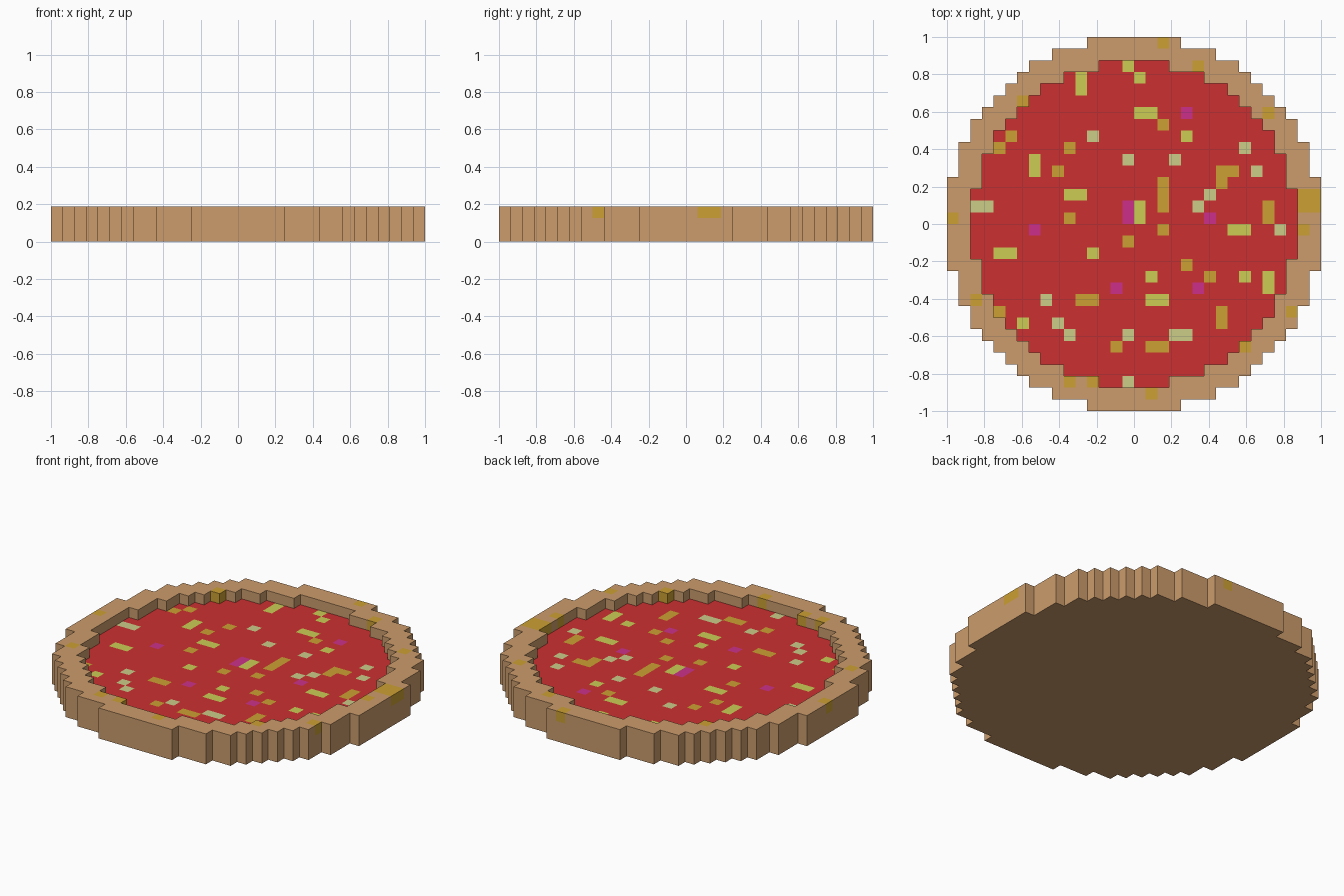
import bpy
import bmesh
from math import hypot
from mathutils import Vector

cube = bpy.data.objects.get("Cube")
if cube:
    bpy.data.objects.remove(cube, do_unlink=True)

GRID = 32
HALF = GRID // 2
SIZE = 2 / GRID
FLOOR_LAYERS, RIM_LAYERS = 2, 3
OUTER_RADIUS, SAUCE_RADIUS = 16, 13.8


def linear(value):
    value /= 255
    return value / 12.92 if value <= 0.04045 else ((value + 0.055) / 1.055) ** 2.4


def make_material(name, *rgb):
    colour = (*map(linear, rgb), 1)
    mat = bpy.data.materials.new(name)
    mat.use_nodes = True
    mat.diffuse_color = colour
    shader = next(n for n in mat.node_tree.nodes if n.type == "BSDF_PRINCIPLED")
    shader.inputs["Base Color"].default_value = colour
    shader.inputs["Roughness"].default_value = 0.9
    return mat


materials = {
    "crust": make_material("baked crust", 204, 156, 108),
    "sauce": make_material("tomato red", 204, 48, 48),
    "gold": make_material("golden cheese", 204, 160, 51),
    "yellow": make_material("yellow cheese", 204, 204, 85),
    "pale": make_material("pale cheese", 204, 204, 136),
    "magenta": make_material("red onion", 204, 48, 136),
}
slots = list(materials)

# Topping patches: column, row from the back, then optional width and depth
toppings = {
    "gold": [(4, 9), (5, 8), (10, 9), (9, 11), (10, 15), (15, 17), (18, 7),
             (18, 12, 1, 3), (18, 16), (20, 19), (22, 20), (23, 11, 2),
             (23, 12), (27, 14, 1, 2), (11, 22, 2), (14, 26), (17, 26, 2),
             (23, 23, 1, 2), (4, 23)],
    "yellow": [(11, 3, 1, 2), (15, 2), (16, 3), (16, 6, 2), (20, 8),
               (7, 10, 1, 2), (10, 13, 2), (16, 14, 1, 2), (4, 18, 2),
               (24, 16, 2), (27, 20, 1, 2), (25, 20), (17, 20),
               (17, 22, 2), (6, 24), (12, 18)],
    "pale": [(12, 8), (15, 10), (19, 10), (26, 11), (22, 13), (21, 14),
             (2, 14, 2), (28, 16), (8, 22), (9, 24), (10, 25), (15, 25),
             (19, 25, 2), (15, 29), (25, 9)],
    "magenta": [(20, 6), (15, 14, 1, 2), (22, 15), (7, 16), (14, 21), (21, 21)],
}
# Browned spots on the rim
rim_spots = [(18, 0), (21, 2), (6, 5), (27, 6), (30, 13, 2, 2), (30, 16),
             (0, 15), (2, 22), (29, 23), (25, 26), (17, 30), (10, 29), (12, 29)]


def patch_cells(column, row, width=1, depth=1):
    for i in range(column, column + width):
        for j in range(row, row + depth):
            yield i, GRID - 1 - j


spot_colour = {cell: name for name, patches in toppings.items()
               for patch in patches for cell in patch_cells(*patch)}
spot_colour.update({cell: "gold" for patch in rim_spots for cell in patch_cells(*patch)})


def radius(i, j):
    return hypot(i + 0.5 - HALF, j + 0.5 - HALF)


# Stepped disc with a raised rim; only the top layer carries spots
solid = {}
for i in range(GRID):
    for j in range(GRID):
        if radius(i, j) >= OUTER_RADIUS:
            continue
        inside = radius(i, j) < SAUCE_RADIUS
        height = FLOOR_LAYERS if inside else RIM_LAYERS
        for k in range(height):
            solid[i, j, k] = "crust"
        solid[i, j, height - 1] = spot_colour.get((i, j), "sauce" if inside else "crust")

AXES = [Vector(v) for v in ((1, 0, 0), (0, 1, 0), (0, 0, 1))]


def exposed_sides(cell):
    """Yield outward direction and corners of each uncovered block side."""
    centre = Vector(cell) + Vector((0.5, 0.5, 0.5))
    for a in range(3):
        for sign in (-1, 1):
            out = AXES[a] * sign
            if tuple(int(c) for c in Vector(cell) + out) in solid:
                continue
            u, v = AXES[(a + 1) % 3] / 2, AXES[(a + 2) % 3] / 2 * sign
            mid = centre + out / 2
            yield out, [mid - u - v, mid + u - v, mid + u + v, mid - u + v]


def build_part(name, belongs):
    bm = bmesh.new()
    for cell, colour in solid.items():
        if not belongs(cell):
            continue
        for out, corners in exposed_sides(cell):
            face = bm.faces.new([bm.verts.new(
                ((c.x - HALF) * SIZE, (c.y - HALF) * SIZE, c.z * SIZE)) for c in corners])
            face.material_index = slots.index(colour)
    bmesh.ops.remove_doubles(bm, verts=bm.verts, dist=SIZE / 100)
    mesh = bpy.data.meshes.new(name)
    bm.to_mesh(mesh)
    bm.free()
    for mat in materials.values():
        mesh.materials.append(mat)
    bpy.context.collection.objects.link(bpy.data.objects.new(name, mesh))


def is_topping(cell):
    return cell[2] == FLOOR_LAYERS - 1 and radius(*cell[:2]) < SAUCE_RADIUS


build_part("sauce_and_toppings", is_topping)
build_part("crust", lambda cell: not is_topping(cell))
